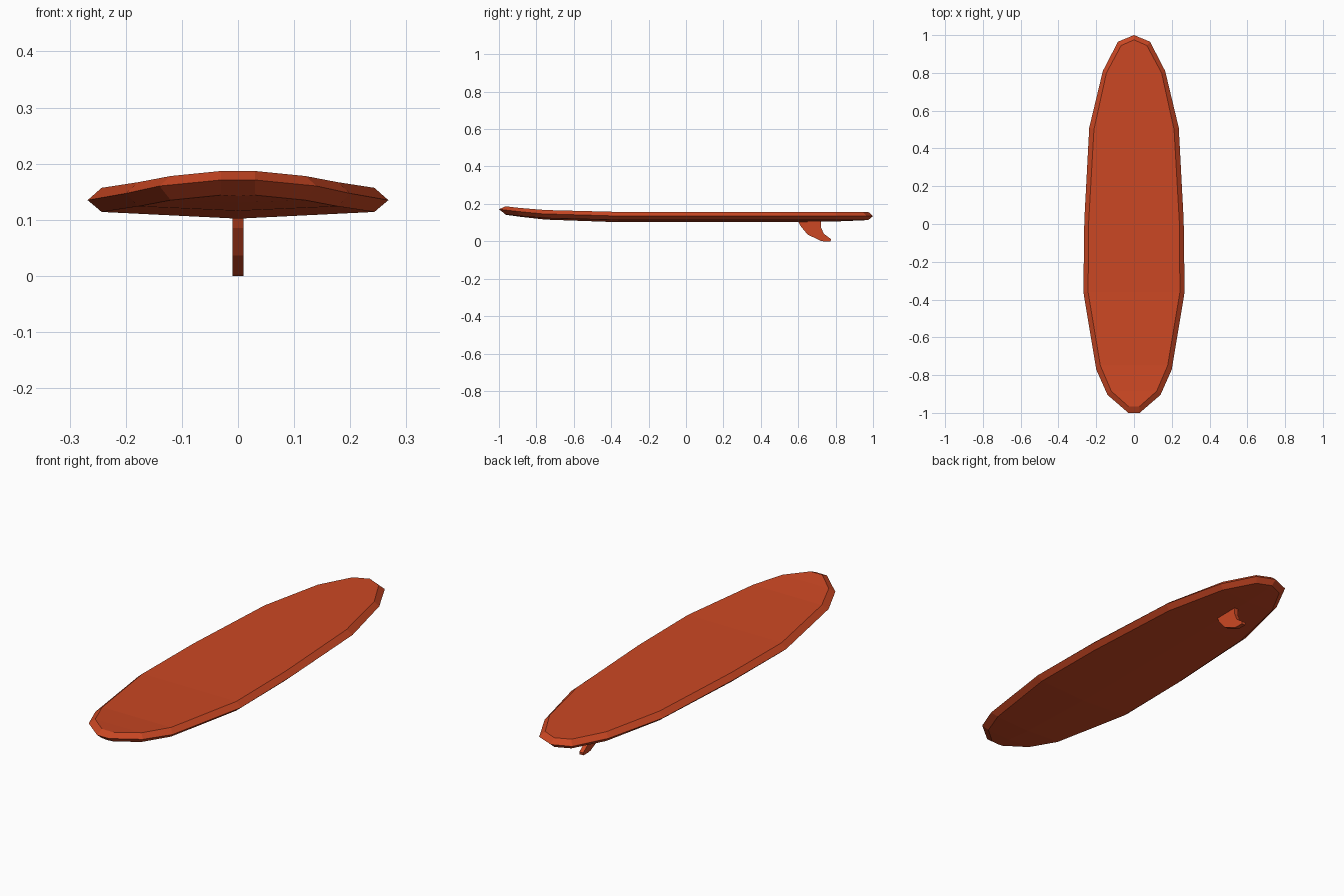
import bpy
import bmesh

cube = bpy.data.objects.get("Cube")
if cube:
    bpy.data.objects.remove(cube)

orange = bpy.data.materials.new("orange red")
orange.use_nodes = True
colour = (0.6, 0.064, 0.017, 1)
orange.diffuse_color = colour
orange.node_tree.nodes["Principled BSDF"].inputs["Base Color"].default_value = colour


def finish(bm, name):
    bmesh.ops.remove_doubles(bm, verts=bm.verts, dist=0.0005)
    bmesh.ops.recalc_face_normals(bm, faces=bm.faces)
    mesh = bpy.data.meshes.new(name)
    bm.to_mesh(mesh)
    bm.free()
    mesh.materials.append(orange)
    obj = bpy.data.objects.new(name, mesh)
    bpy.context.collection.objects.link(obj)
    return obj


# Stations, nose to tail: rail x, rail y, deck edge x, deck edge y, lift, keel depth
stations = [
    (0.03, -1.0, 0.03, -0.965, 0.030, 0.002),
    (0.14, -0.905, 0.12, -0.885, 0.021, 0.004),
    (0.20, -0.77, 0.178, -0.75, 0.010, 0.008),
    (0.268, -0.36, 0.243, -0.36, 0, 0.012),
    (0.263, 0.02, 0.24, 0.01, 0, 0.012),
    (0.237, 0.51, 0.212, 0.50, 0, 0.012),
    (0.165, 0.81, 0.146, 0.80, 0, 0.008),
    (0.085, 0.965, 0.068, 0.945, 0, 0.002),
    (0, 1.0, 0, 0.975, 0, 0),
]

# Board: faceted loft with angled rails and a shallow keel underneath
bm = bmesh.new()
rings = []
for rx, ry, dx, dy, lift, keel in stations:
    deck, rail, base = 0.157 + lift, 0.135 + lift * 1.2, 0.114 + lift
    section = [(-dx, dy, deck), (-rx, ry, rail), (-dx, dy, base), (0, dy, base - keel),
               (dx, dy, base), (rx, ry, rail), (dx, dy, deck)]
    rings.append([bm.verts.new(p) for p in section])
for a, b in zip(rings, rings[1:]):
    for i in range(len(a)):
        j = (i + 1) % len(a)
        bm.faces.new((a[i], a[j], b[j], b[i]))
# Blunt nose
nose = rings[0]
bm.faces.new((nose[0], nose[1], nose[5], nose[6]))
bm.faces.new(nose[1:6])
finish(bm, "board")

# Fin: swept profile given thickness
profile = [(0.60, 0.106), (0.61, 0.085), (0.65, 0.036), (0.72, 0.003), (0.735, 0),
           (0.773, 0), (0.775, 0.012), (0.737, 0.04), (0.722, 0.075), (0.722, 0.108)]
bm = bmesh.new()
side = bm.faces.new([bm.verts.new((-0.01, y, z)) for y, z in profile])
grown = bmesh.ops.extrude_face_region(bm, geom=[side], use_keep_orig=True)
for v in grown["geom"]:
    if isinstance(v, bmesh.types.BMVert):
        v.co.x = 0.01
finish(bm, "fin")
